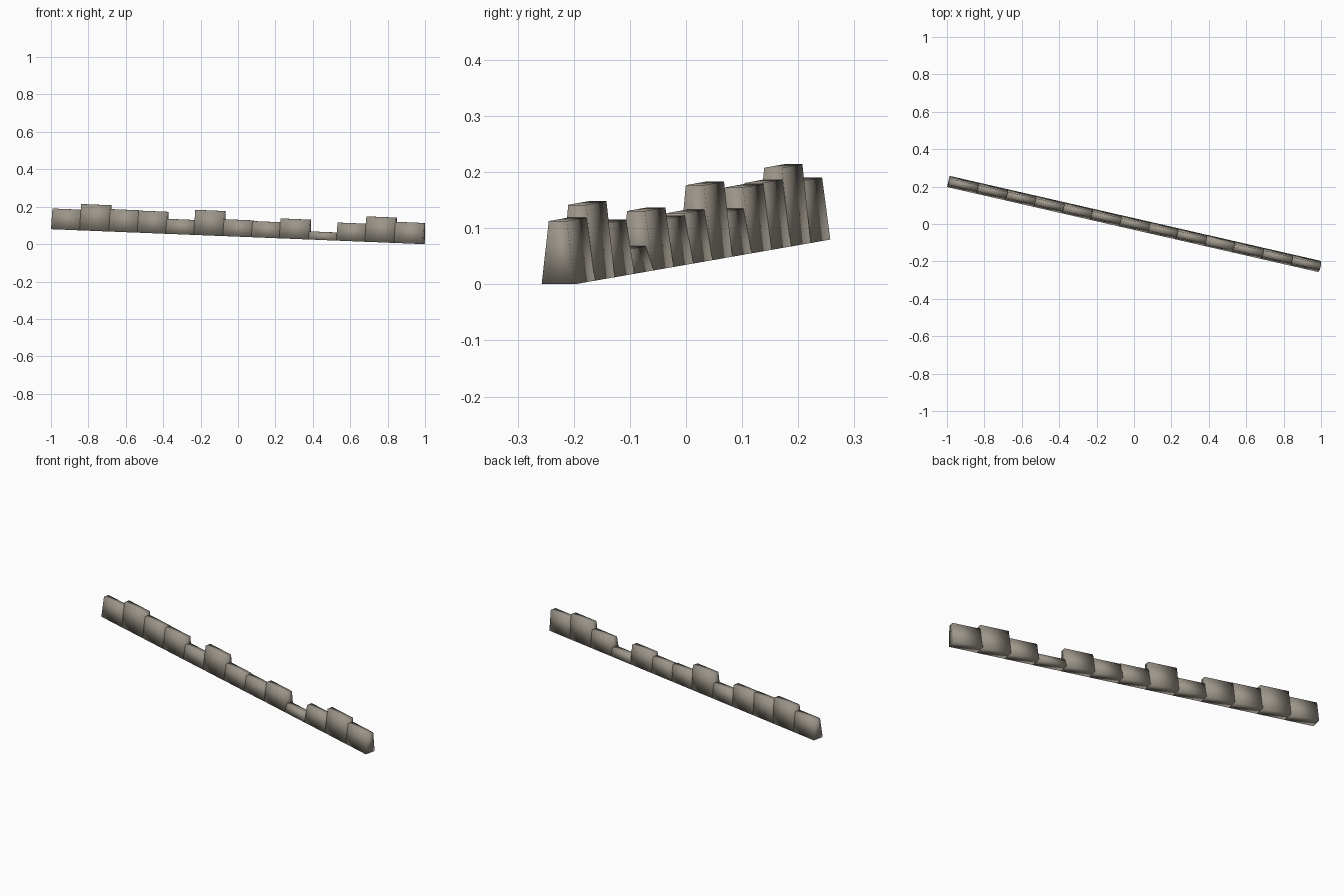
import bpy, bmesh, math
from mathutils import Matrix

if "Cube" in bpy.data.objects:
    bpy.data.objects.remove(bpy.data.objects["Cube"], do_unlink=True)

stone = bpy.data.materials.new("weathered_stone")
stone.use_nodes = True
colour = (0.33, 0.30, 0.25, 1)
stone.diffuse_color = colour
stone.node_tree.nodes["Principled BSDF"].inputs["Base Color"].default_value = colour

LENGTH, BASE_WIDTH, TOP_WIDTH = 0.16, 0.061, 0.033
YAW, PITCH = math.radians(-13), math.atan(0.04)
STEP = 0.1525


def stone_block(name, x, y, z, height):
    """Block tapering in width towards its top, following the sloping wall line."""
    bm = bmesh.new()
    bmesh.ops.create_cube(bm, size=1)
    for v in bm.verts:
        top = v.co.z > 0
        v.co.x *= LENGTH
        v.co.y *= TOP_WIDTH if top else BASE_WIDTH
        v.co.z = height if top else 0
    bm.transform(Matrix.Translation((x, y, z))
                 @ Matrix.Rotation(YAW, 4, 'Z') @ Matrix.Rotation(PITCH, 4, 'Y'))
    for f in bm.faces:
        f.smooth = True
    mesh = bpy.data.meshes.new(name)
    bm.to_mesh(mesh)
    bm.free()
    mesh.materials.append(stone)
    bpy.context.collection.objects.link(bpy.data.objects.new(name, mesh))


# Top heights of the blocks, from the right end of the wall to the left
tops = [0.187, 0.211, 0.184, 0.176, 0.132, 0.180, 0.130,
        0.120, 0.134, 0.065, 0.112, 0.145, 0.116]
for i, top in enumerate(tops):
    x = (i - 6) * STEP
    base = 0.04 - 0.04 * x
    stone_block(f"wall_block_{i + 1}", x, -0.229 * x, base, top - base)
